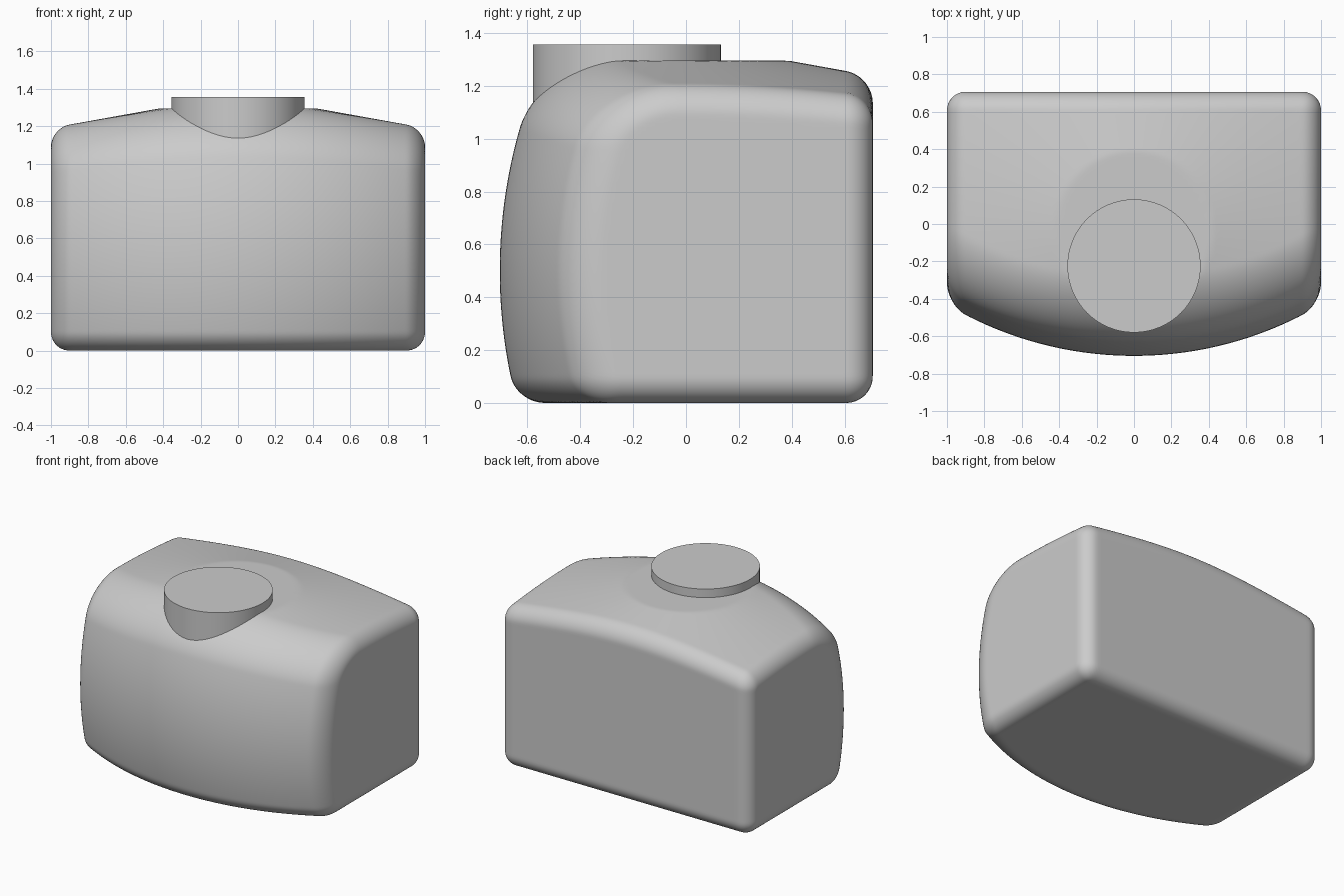
import bpy, bmesh
from math import hypot, sqrt
from mathutils import Vector

if "Cube" in bpy.data.objects:
    bpy.data.objects.remove(bpy.data.objects["Cube"])

CENTRE = Vector((0, 0.05, 0.62))


def blend(dists, r):
    """Rounded intersection of signed distances with fillet size r."""
    inner = min(max(dists) + r, 0)
    return inner + sqrt(sum(max(d + r, 0) ** 2 for d in dists)) - r


def body_distance(p):
    # bulging spherical front
    front = sqrt(p.x ** 2 + (p.y - 1.255) ** 2 + (p.z - 0.5) ** 2) - 1.96
    # flat top patch falling away as a shallow cone
    top = (p.z - 1.295 + 0.18 * max(0, hypot(p.x, p.y + 0.03) - 0.42)) * 0.98
    shoulder = blend((front, top), 0.22)
    return blend((shoulder, abs(p.x) - 1, p.y - 0.707, -p.z), 0.1)


def project(p):
    """Push a point along its ray from the centre onto the body surface."""
    ray = (p - CENTRE).normalized()
    lo, hi = 0.2, 2.2
    for _ in range(20):
        mid = (lo + hi) / 2
        if body_distance(CENTRE + ray * mid) < 0:
            lo = mid
        else:
            hi = mid
    return CENTRE + ray * lo


# rounded body: dense box projected onto the filleted form
bm = bmesh.new()
bmesh.ops.create_cube(bm, size=2)
bmesh.ops.subdivide_edges(bm, edges=bm.edges[:], cuts=79, use_grid_fill=True)
for v in bm.verts:
    v.co = project(CENTRE + Vector((v.co.x, v.co.y * 0.66, v.co.z * 0.65)))
for f in bm.faces:
    f.smooth = True
bmesh.ops.recalc_face_normals(bm, faces=bm.faces[:])
mesh = bpy.data.meshes.new("body")
bm.to_mesh(mesh)
bm.free()
bpy.context.collection.objects.link(bpy.data.objects.new("body", mesh))

# round button sunk into the top front shoulder
bpy.ops.mesh.primitive_cylinder_add(vertices=64, radius=0.356, depth=0.257,
                                    location=(0, -0.224, 1.2285))
button = bpy.context.object
button.name = "top_button"
bpy.ops.object.shade_smooth_by_angle()
